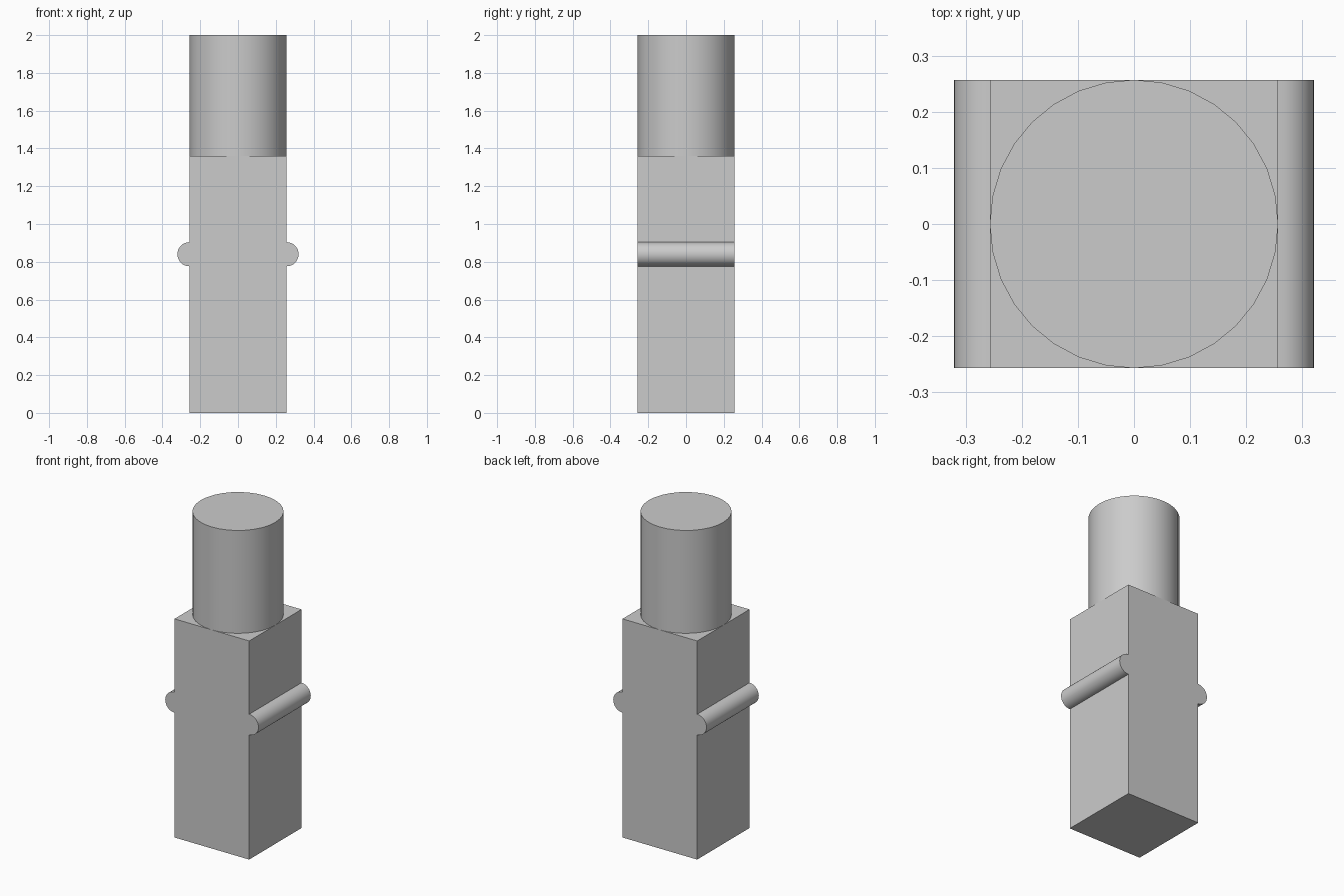
import bpy
import math
from mathutils import Vector

cube = bpy.data.objects.get("Cube")
if cube:
    bpy.data.objects.remove(cube, do_unlink=True)

HALF = 0.257      # half width of the block, also the radius of the neck
SHOULDER = 1.36   # top of the block
TOP = 2.0
BAR_Z = 0.84
BAR_R = 0.064

grey = bpy.data.materials.new("plain grey")
grey.use_nodes = True
grey.diffuse_color = (0.6, 0.6, 0.6, 1)
grey.node_tree.nodes["Principled BSDF"].inputs["Base Color"].default_value = (0.6, 0.6, 0.6, 1)


def finish(obj, name, smooth=False):
    obj.name = name
    obj.data.name = name
    obj.data.materials.append(grey)
    if smooth:
        bpy.ops.object.select_all(action='DESELECT')
        obj.select_set(True)
        bpy.context.view_layer.objects.active = obj
        bpy.ops.object.shade_smooth_by_angle(angle=math.radians(35))


def half_round_bar(name, side, steps=16):
    """Half cylinder along y, its flat side lying on the block."""
    arc = []
    for i in range(steps + 1):
        a = math.pi * (i / steps - 0.5)
        arc.append((side * (HALF + BAR_R * math.cos(a)), BAR_Z + BAR_R * math.sin(a)))
    if side < 0:
        arc.reverse()
    n = len(arc)
    verts = [Vector((x, y, z)) for y in (-HALF, HALF) for x, z in arc]
    # curved skin and end caps; the flat side is hidden against the block
    faces = [(i, i + n, i + n + 1, i + 1)[::-1] for i in range(n - 1)]
    faces += [tuple(range(n)), tuple(reversed(range(n, 2 * n)))]
    mesh = bpy.data.meshes.new(name)
    mesh.from_pydata(verts, [], faces)
    obj = bpy.data.objects.new(name, mesh)
    bpy.context.collection.objects.link(obj)
    finish(obj, name, smooth=True)


# Square block
bpy.ops.mesh.primitive_cube_add(size=1, location=(0, 0, SHOULDER / 2))
block = bpy.context.object
block.scale = (2 * HALF, 2 * HALF, SHOULDER)
bpy.ops.object.transform_apply(location=False, rotation=False, scale=True)
finish(block, "block")

# Round neck standing on the block
bpy.ops.mesh.primitive_cylinder_add(vertices=32, radius=HALF, depth=TOP - SHOULDER,
                                    location=(0, 0, (TOP + SHOULDER) / 2))
finish(bpy.context.object, "neck", smooth=True)

# Half-round bars on both sides
half_round_bar("left_bar", 1)
half_round_bar("right_bar", -1)
